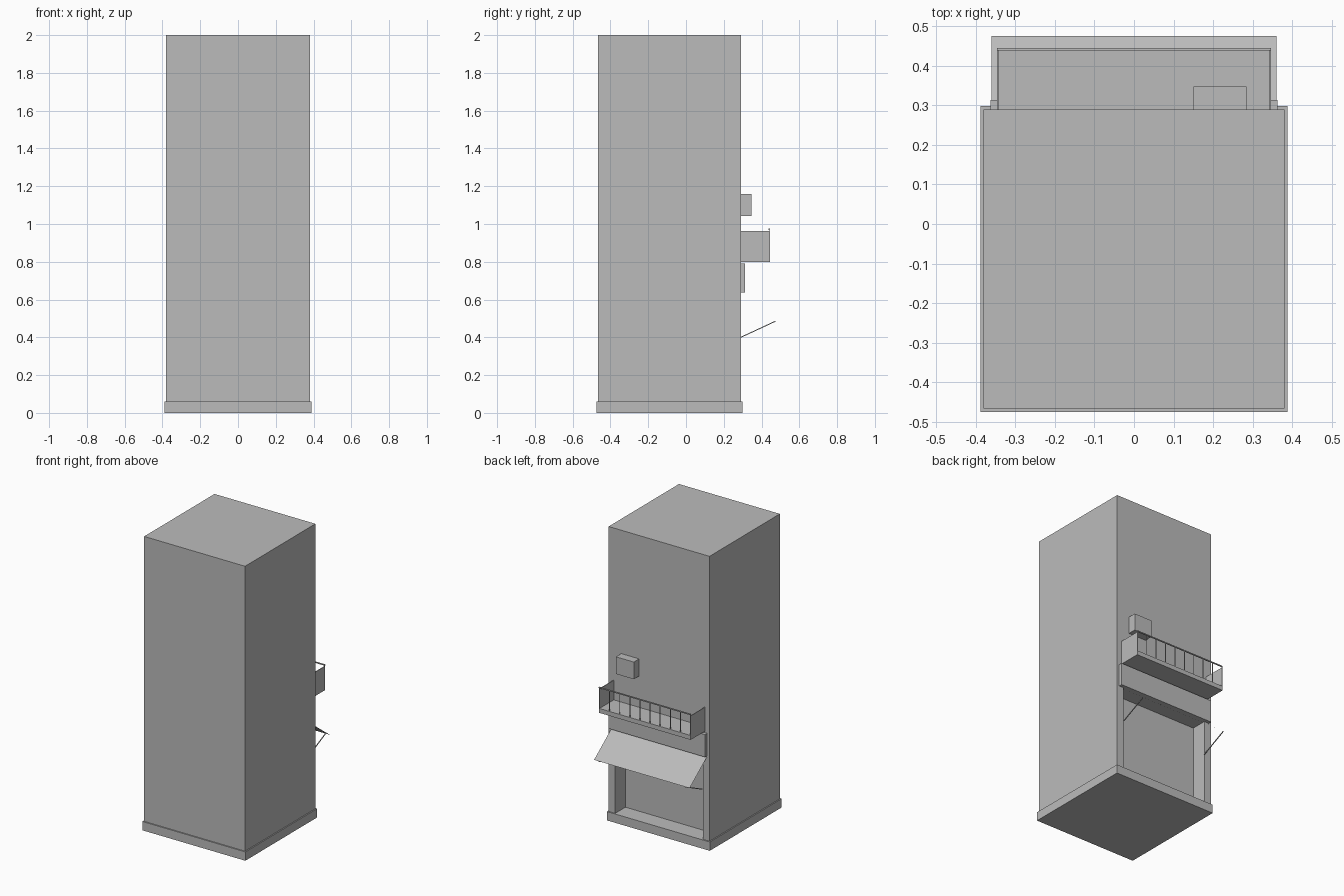
import bpy, bmesh
from mathutils import Vector

cube = bpy.data.objects.get("Cube")
if cube:
    bpy.data.objects.remove(cube, do_unlink=True)

grey = bpy.data.materials.new("plain_grey")
COLOUR = (0.5, 0.5, 0.5, 1)
grey.diffuse_color = COLOUR
grey.use_nodes = True
grey.node_tree.nodes["Principled BSDF"].inputs["Base Color"].default_value = COLOUR


def finish(name, bm):
    mesh = bpy.data.meshes.new(name)
    bm.to_mesh(mesh)
    bm.free()
    mesh.materials.append(grey)
    obj = bpy.data.objects.new(name, mesh)
    bpy.context.collection.objects.link(obj)
    return obj


def cuboid(x, y, z):
    """Box mesh from its (low, high) range on each axis."""
    bm = bmesh.new()
    bmesh.ops.create_cube(bm, size=1)
    for v in bm.verts:
        v.co = Vector(r[0] if c < 0 else r[1] for c, r in zip(v.co, (x, y, z)))
    return bm


def box(name, x, y, z):
    return finish(name, cuboid(x, y, z))


def bar(name, start, end, width):
    """Thin square bar between two points."""
    a, b = Vector(start), Vector(end)
    half = (b - a).length / 2
    w = (-width / 2, width / 2)
    obj = box(name, w, w, (-half, half))
    obj.location = (a + b) / 2
    obj.rotation_euler = (b - a).to_track_quat('Z', 'Y').to_euler()
    return obj


WALL = 0.29       # back wall plane
BASE_TOP = 0.06

# Tower with the shop opening sunk into its back wall
bm = cuboid((-0.38, 0.38), (-0.467, WALL), (0, 2))
bm.normal_update()
back = max(bm.faces, key=lambda f: f.normal.y)
bmesh.ops.inset_individual(bm, faces=[back], thickness=0.1)
for v in back.verts:
    v.co.x = 0.33 if v.co.x > 0 else -0.33
    v.co.z = 0.64 if v.co.z > 1 else BASE_TOP
bmesh.ops.inset_individual(bm, faces=[back], thickness=0, depth=0)
for v in back.verts:
    v.co.y = WALL - 0.11
finish("tower", bm)

# Plinth and wall fittings
box("plinth", (-0.388, 0.388), (-0.475, 0.298), (0, BASE_TOP))
box("sign_board", (-0.363, 0.363), (WALL, 0.313), (0.637, 0.79))
box("air_conditioner", (0.15, 0.285), (WALL, 0.347), (1.043, 1.16))

# Awning sheet and its two struts
bm = bmesh.new()
corners = [(-0.36, WALL, 0.627), (-0.36, 0.475, 0.487),
           (0.36, 0.475, 0.487), (0.36, WALL, 0.627)]
face = bm.faces.new([bm.verts.new(c) for c in corners])
bm.normal_update()
if face.normal.z < 0:
    face.normal_flip()
finish("awning", bm)
for side, label in ((1, "left"), (-1, "right")):
    x = side * 0.326
    bar("awning_strut_" + label, (x, WALL, 0.4), (x, 0.473, 0.485), 0.005)

# Balcony: slab, solid ends, and a barred front railing
OUT, FRONT = 0.346, 0.444
box("balcony_floor", (-OUT, OUT), (WALL, FRONT), (0.8, 0.83))
for side, label in ((1, "left"), (-1, "right")):
    x = sorted((side * OUT, side * (OUT - 0.005)))
    box("balcony_end_" + label, x, (WALL, FRONT), (0.8, 0.963))
box("balcony_top_rail", (-OUT, OUT), (FRONT - 0.006, FRONT + 0.001), (0.968, 0.975))
GAPS = 9
for i in range(GAPS + 1):
    x = (OUT - 0.003) * (2 * i / GAPS - 1)
    bar("balcony_bar", (x, FRONT - 0.003, 0.83), (x, FRONT - 0.003, 0.97), 0.004)
